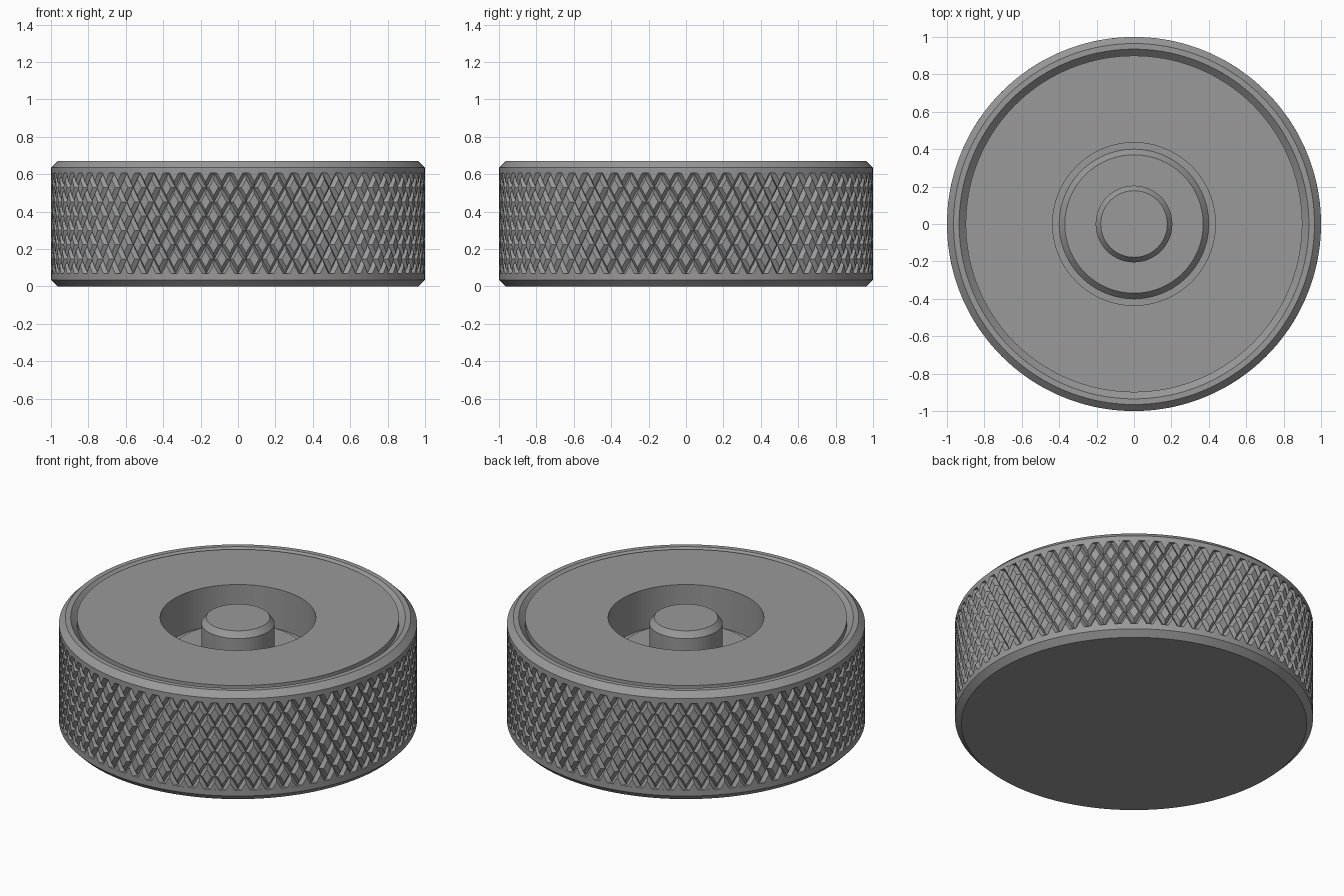
import bpy, bmesh, math

if "Cube" in bpy.data.objects:
    bpy.data.objects.remove(bpy.data.objects["Cube"])

steel = bpy.data.materials.new("steel_grey")
steel.diffuse_color = (0.32, 0.32, 0.32, 1)
steel.use_nodes = True
steel.node_tree.nodes["Principled BSDF"].inputs["Base Color"].default_value = steel.diffuse_color


def finish(bm, name, smooth):
    bmesh.ops.recalc_face_normals(bm, faces=bm.faces)
    me = bpy.data.meshes.new(name)
    bm.to_mesh(me)
    bm.free()
    me.materials.append(steel)
    ob = bpy.data.objects.new(name, me)
    bpy.context.collection.objects.link(ob)
    if smooth:
        bpy.ops.object.select_all(action='DESELECT')
        ob.select_set(True)
        bpy.context.view_layer.objects.active = ob
        bpy.ops.object.shade_smooth_by_angle(angle=math.radians(25))
    return ob


def lathe(name, profile, steps=144):
    """Spin an (r, z) profile about the z axis; the profile runs outward then up."""
    bm = bmesh.new()
    verts = [bm.verts.new((r, 0, z)) for r, z in profile]
    edges = [bm.edges.new(p) for p in zip(verts, verts[1:])]
    bmesh.ops.spin(bm, geom=verts + edges, cent=(0, 0, 0), axis=(0, 0, 1),
                   angle=2 * math.pi, steps=steps, use_merge=True)
    bmesh.ops.remove_doubles(bm, verts=bm.verts, dist=1e-5)
    ob = finish(bm, name, True)
    # make an open shell face the way its profile runs
    me = ob.data
    (r0, z0), (r1, z1) = profile[0], profile[1]
    want = (z1 - z0, r0 - r1)
    f = min(me.polygons, key=lambda p: abs(math.hypot(p.center.x, p.center.y) - (r0 + r1) / 2)
            + abs(p.center.z - (z0 + z1) / 2))
    rad = math.hypot(f.center.x, f.center.y)
    nr = (f.normal.x * f.center.x + f.normal.y * f.center.y) / rad
    if nr * want[0] + f.normal.z * want[1] < 0:
        me.flip_normals()
    return ob


C = 0.035                      # chamfer size
TOP, LOW, HIGH = 0.67, 0.07, 0.605

# wheel body: closed base and chamfered rim, with the grip band between
lathe("base", [(0, 0), (1 - C, 0), (1, C), (1, LOW)])
lathe("rim", [(1, HIGH), (1, TOP - C), (1 - C, TOP), (0.935, TOP), (0.90, TOP - C)])

# cover plate with its central well
lathe("cover_plate", [(0.90, TOP - C), (0.90, TOP), (0.435, TOP), (0.435, 0.425), (0.39, 0.425)])

# chamfered collar in the well, and the centre hub
lathe("collar", [(0.40, 0.42), (0.40, 0.425), (0.37, 0.46), (0.15, 0.46)], 96)
lathe("hub", [(0.205, 0.45), (0.205, TOP - C), (0.178, TOP), (0, TOP)], 72)

# knurled grip: two crossing families of helical V grooves
N, HALF, DEPTH, ROWS = 72, 0.0185, 0.022, 7
pitch = 2 * math.pi / N
slope = ROWS * pitch / (2 * (HIGH - LOW))


def line(i):
    return pitch * (i // 3) + (-HALF, 0, HALF)[i % 3]


bm = bmesh.new()


def point(i, j):
    u, v = line(i), line(j)
    a = (u + v) / 2
    r = 1 - (DEPTH if i % 3 == 1 or j % 3 == 1 else 0)
    return bm.verts.new((r * math.cos(a), r * math.sin(a), LOW + (u - v) / (2 * slope)))


for i in range(3 * N):
    for t in range(-3, 3 * ROWS + 4):
        j = i - t
        q = [point(i, j), point(i + 1, j), point(i + 1, j + 1), point(i, j + 1)]
        # split so that creases meet at the groove crossings
        if (i % 3 == 0) == (j % 3 == 0):
            tris = ((0, 1, 2), (0, 2, 3))
        else:
            tris = ((0, 1, 3), (1, 2, 3))
        for a in tris:
            bm.faces.new([q[k] for k in a])
bmesh.ops.remove_doubles(bm, verts=bm.verts, dist=1e-4)

# trim the band and close the groove ends
for z, up in ((LOW, -1), (HIGH, 1)):
    bmesh.ops.bisect_plane(bm, geom=bm.verts[:] + bm.edges[:] + bm.faces[:], dist=1e-5,
                           plane_co=(0, 0, z), plane_no=(0, 0, up), clear_outer=True)
ends = [e for e in bm.edges if e.is_boundary]
out = bmesh.ops.extrude_edge_only(bm, edges=ends)["geom"]
for v in (g for g in out if isinstance(g, bmesh.types.BMVert)):
    s = 1 / math.hypot(v.co.x, v.co.y)
    v.co.x *= s
    v.co.y *= s
bmesh.ops.remove_doubles(bm, verts=bm.verts, dist=4e-4)
finish(bm, "knurled_grip", False)
